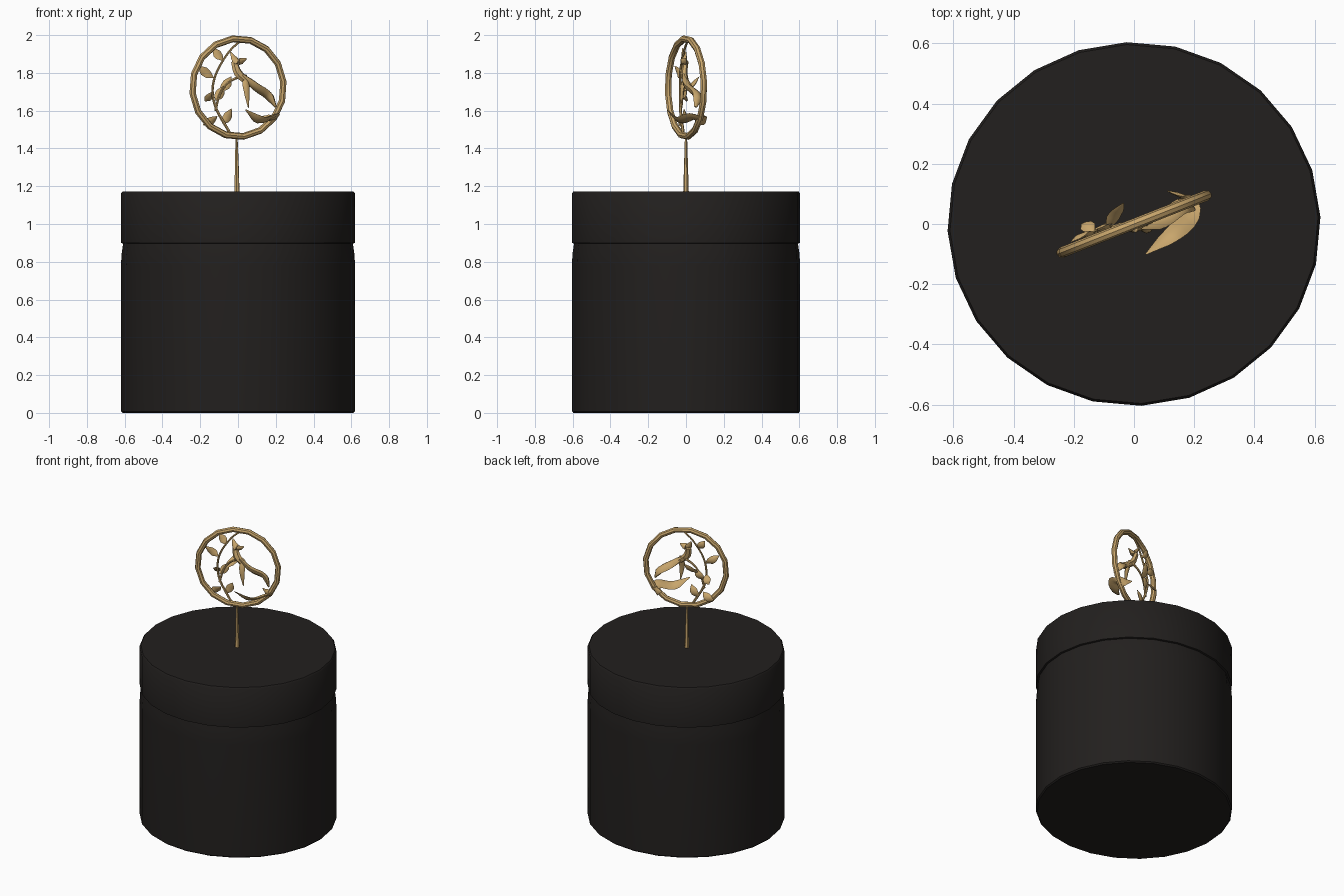
import bpy, bmesh, math
from mathutils import Vector, Matrix

if "Cube" in bpy.data.objects:
    bpy.data.objects.remove(bpy.data.objects["Cube"])


def material(name, color):
    m = bpy.data.materials.new(name)
    m.diffuse_color = (*color, 1)
    m.use_nodes = True
    m.node_tree.nodes["Principled BSDF"].inputs["Base Color"].default_value = m.diffuse_color
    return m


BLACK = material("matte_black", (0.016, 0.014, 0.013))
GOLD = material("gold", (0.58, 0.38, 0.15))


def finish(name, bm, mat, angle=40):
    bmesh.ops.recalc_face_normals(bm, faces=bm.faces)
    me = bpy.data.meshes.new(name)
    bm.to_mesh(me)
    bm.free()
    me.materials.append(mat)
    ob = bpy.data.objects.new(name, me)
    bpy.context.collection.objects.link(ob)
    bpy.ops.object.select_all(action='DESELECT')
    ob.select_set(True)
    bpy.context.view_layer.objects.active = ob
    bpy.ops.object.shade_smooth_by_angle(angle=math.radians(angle))
    return ob


def skin(bm, rings):
    for a, b in zip(rings, rings[1:]):
        n = len(a)
        for i in range(n):
            j = (i + 1) % n
            bm.faces.new((a[i], a[j], b[j], b[i]))
    bm.faces.new(rings[0][::-1])
    bm.faces.new(rings[-1])


def lathe(name, profile, sides=24):
    bm = bmesh.new()
    rings = []
    for r, z in profile:
        rings.append([bm.verts.new((r * math.cos(a), r * 0.975 * math.sin(a), z))
                      for a in (math.tau * (i + 0.15) / sides for i in range(sides))])
    skin(bm, rings)
    return finish(name, bm, BLACK)


def spline(pts, per=4):
    # Catmull-Rom path through the control points
    p = [Vector(q) for q in pts]
    p = [2 * p[0] - p[1]] + p + [2 * p[-1] - p[-2]]
    out = []
    for i in range(1, len(p) - 2):
        a, b, c, d = p[i - 1:i + 3]
        for k in range(per):
            t = k / per
            out.append(0.5 * (2 * b + (c - a) * t + (2 * a - 5 * b + 4 * c - d) * t * t
                              + (3 * b - a - 3 * c + d) * t ** 3))
    return out + [p[-2]]


def blade(name, pts, widths, flat=1.0, side=(0.93, 0.36, 0), sides=6):
    # tube along a path; flat = thickness / width, side = broad direction hint
    path = spline(pts)
    bm = bmesh.new()
    rings = []
    for i, c in enumerate(path):
        tan = (path[min(i + 1, len(path) - 1)] - path[max(i - 1, 0)]).normalized()
        u = Vector(side)
        u = (u - tan * u.dot(tan)).normalized()
        v = tan.cross(u)
        f = i / (len(path) - 1) * (len(widths) - 1)
        k = min(int(f), len(widths) - 2)
        w = widths[k] + (widths[k + 1] - widths[k]) * (f - k)
        rings.append([bm.verts.new(c + u * w * math.cos(a) + v * w * flat * math.sin(a))
                      for a in (math.tau * j / sides for j in range(sides))])
    skin(bm, rings)
    return finish(name, bm, GOLD, 50)


# canister and lid
lathe("canister_body", [(0.612, 0), (0.62, 0.008), (0.62, 0.78), (0.617, 0.84), (0.608, 0.9)])
lathe("lid", [(0.612, 0.897), (0.62, 0.9), (0.62, 1.162), (0.612, 1.172)])

# ring of the knob
bm = bmesh.new()
N, M, R, r = 16, 8, 0.26, 0.018
turn = Matrix.Rotation(math.radians(21.5), 3, 'Z')
rows = []
for i in range(N):
    a = math.tau * (i + 0.3) / N
    row = []
    for j in range(M):
        b = math.tau * j / M
        d = R + r * math.cos(b)
        row.append(bm.verts.new(turn @ Vector((d * math.cos(a), r * math.sin(b), d * math.sin(a)))
                                + Vector((0, 0, 1.722))))
    rows.append(row)
for i in range(N):
    for j in range(M):
        a, b = rows[i], rows[(i + 1) % N]
        k = (j + 1) % M
        bm.faces.new((a[j], b[j], b[k], a[k]))
finish("knob_ring", bm, GOLD)

# post under the ring
blade("post", [(-0.006, 0, 1.165), (-0.006, 0, 1.3), (-0.008, 0, 1.46)], [0.015, 0.011, 0.006])

# vine and its twig
blade("vine", [(-0.045, -0.015, 1.485), (-0.115, -0.03, 1.61), (-0.135, -0.03, 1.71),
               (-0.11, -0.03, 1.81), (-0.045, -0.01, 1.915), (0.02, 0.01, 1.975)],
      [0.008, 0.007, 0.006, 0.006])
blade("twig", [(-0.12, -0.03, 1.60), (-0.095, -0.02, 1.69), (-0.05, -0.01, 1.75), (0.02, 0.0, 1.785)],
      [0.007, 0.006, 0.008])

# leaves: base point, tip point
leaves = [
    ((-0.08, -0.02, 1.865), (-0.13, -0.02, 1.93)),
    ((-0.13, -0.03, 1.775), (-0.21, -0.06, 1.835)),
    ((-0.11, -0.03, 1.57), (-0.185, -0.04, 1.525)),
    ((-0.08, -0.02, 1.53), (-0.035, -0.01, 1.61)),
    ((-0.12, -0.03, 1.655), (-0.075, 0.0, 1.73)),
    ((-0.09, -0.02, 1.70), (-0.035, 0.07, 1.78)),
    ((-0.135, -0.03, 1.70), (-0.175, 0.0, 1.65)),
]
for i, (a, b) in enumerate(leaves):
    a, b = Vector(a), Vector(b)
    mid = (a + b) / 2 + Vector((0, 0.008, -0.004))
    blade(f"leaf_{i + 1}", [a, mid, b], [0.003, 0.024, 0.024, 0.002], 0.35)

# petals and long curling blades of the flower
blade("upper_petal", [(0.045, 0.0, 1.875), (-0.005, -0.01, 1.86), (-0.04, 0.0, 1.91)],
      [0.004, 0.024, 0.02, 0.003], 0.6)
blade("stem_petal", [(-0.02, 0, 1.86), (0.0, -0.01, 1.80), (0.05, 0.0, 1.755)],
      [0.018, 0.024, 0.02], 0.7)
blade("hanging_petal", [(0.035, 0.0, 1.79), (0.045, -0.02, 1.71), (0.055, -0.02, 1.615)],
      [0.012, 0.02, 0.014, 0.002], 0.6)
blade("long_petal", [(0.02, -0.01, 1.79), (0.09, 0.01, 1.73), (0.16, 0.06, 1.68), (0.2, 0.05, 1.62)],
      [0.012, 0.028, 0.032, 0.03, 0.008], 0.6, (0.3, -0.8, 0.6))
blade("curling_petal", [(0.11, 0.11, 1.565), (0.17, 0.085, 1.55), (0.19, 0.03, 1.57),
                        (0.12, -0.04, 1.55), (0.04, -0.1, 1.605)],
      [0.004, 0.03, 0.032, 0.036, 0.03, 0.003], 0.3, (0.8, -0.4, 0.5))
